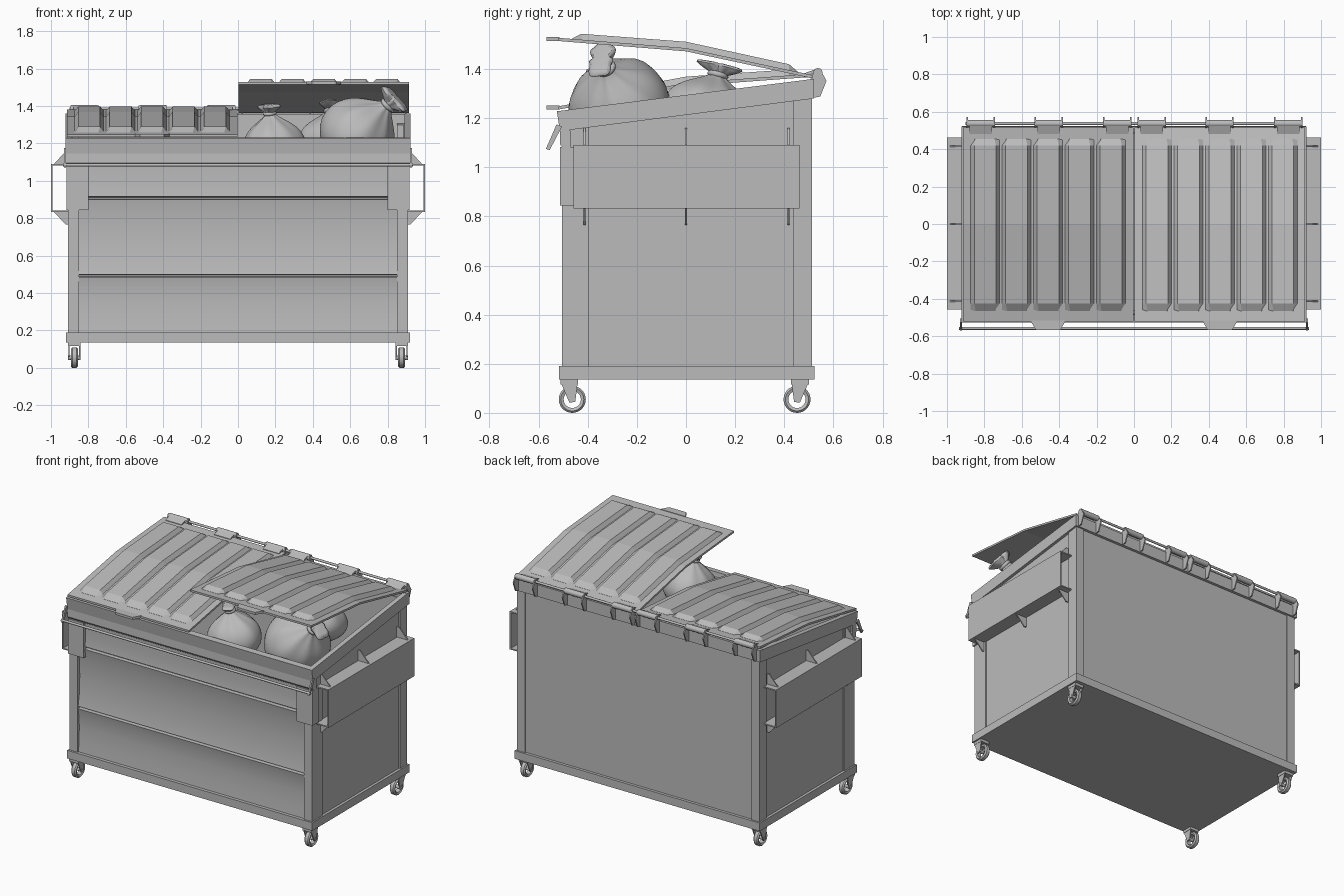
import bpy
import bmesh
import math
from mathutils import Vector

cube = bpy.data.objects.get("Cube")
if cube:
    bpy.data.objects.remove(cube, do_unlink=True)

grey = bpy.data.materials.new("plain_grey")
grey.use_nodes = True
grey.diffuse_color = (0.5, 0.5, 0.5, 1)
grey.node_tree.nodes["Principled BSDF"].inputs["Base Color"].default_value = (0.5, 0.5, 0.5, 1)


def loft(name, rings, smooth=False, closed=False):
    """Skin equal-sized rings of points; caps the ends unless closed."""
    bm = bmesh.new()
    loops = [[bm.verts.new(p) for p in ring] for ring in rings]
    pairs = list(zip(loops, loops[1:]))
    if closed:
        pairs.append((loops[-1], loops[0]))
    else:
        bm.faces.new(loops[0])
        bm.faces.new(loops[-1])
    n = len(loops[0])
    for a, b in pairs:
        for i in range(n):
            j = (i + 1) % n
            bm.faces.new((a[i], a[j], b[j], b[i]))
    bmesh.ops.recalc_face_normals(bm, faces=bm.faces)
    mesh = bpy.data.meshes.new(name)
    bm.to_mesh(mesh)
    bm.free()
    mesh.materials.append(grey)
    obj = bpy.data.objects.new(name, mesh)
    bpy.context.collection.objects.link(obj)
    if smooth:
        bpy.ops.object.select_all(action="DESELECT")
        obj.select_set(True)
        bpy.context.view_layer.objects.active = obj
        bpy.ops.object.shade_smooth_by_angle(angle=math.radians(40))
    return obj


def prism(name, profile, x0, x1, smooth=False):
    """Extrude a (y, z) profile along x."""
    return loft(name, [[(x, y, z) for y, z in profile] for x in (x0, x1)], smooth)


def plate(name, profile, y0, y1):
    """Extrude an (x, z) profile along y."""
    return loft(name, [[(x, y, z) for x, z in profile] for y in (y0, y1)])


def box(name, x0, x1, y0, y1, z0, z1):
    return prism(name, [(y0, z0), (y1, z0), (y1, z1), (y0, z1)], x0, x1)


def rod(name, x0, x1, y, z, r, sides=12):
    angles = [2 * math.pi * i / sides for i in range(sides)]
    return prism(name, [(y + r * math.cos(a), z + r * math.sin(a)) for a in angles], x0, x1, True)


def rim_z(y):
    """Height of the underside of the sloping rim."""
    return 1.147 + (y + 0.51) * 0.129


def wall(name, y0, y1, x0, x1):
    """Upright side plate that ends behind the sloping rim."""
    prism(name, [(y0, 0.18), (y1, 0.18), (y1, rim_z(y1) + 0.03), (y0, rim_z(y0) + 0.03)], x0, x1)


# Floor tray and back wall
box("base_tray", -0.92, 0.92, -0.518, 0.524, 0.135, 0.19)
box("back_panel", -0.9, 0.9, 0.485, 0.505, 0.18, 1.32)

# Front panel, pressed into hollow bands with overhanging lips
front = [(-0.46, 0.18), (-0.497, 0.18), (-0.49, 0.26), (-0.487, 0.36), (-0.492, 0.44), (-0.502, 0.485),
         (-0.475, 0.487), (-0.475, 0.497), (-0.5, 0.5), (-0.488, 0.57), (-0.482, 0.7), (-0.486, 0.83),
         (-0.5, 0.9), (-0.475, 0.902), (-0.475, 0.912), (-0.498, 0.917), (-0.49, 0.99),
         (-0.498, 1.1), (-0.498, 1.2), (-0.46, 1.2)]
prism("front_panel", front, -0.86, 0.86, True)

# Front rim, lower lip and back rim
prism("front_rim", [(-0.513, 1.147), (-0.526, 1.228), (-0.485, 1.232), (-0.475, 1.15)], -0.92, 0.92)
prism("front_lip", [(-0.503, 1.08), (-0.514, 1.095), (-0.512, 1.15), (-0.47, 1.15), (-0.47, 1.08)], -0.92, 0.92)
prism("back_rim", [(0.49, 1.277), (0.522, 1.28), (0.522, 1.36), (0.49, 1.357)], -0.92, 0.92)

for side, tag in ((1, "left"), (-1, "right")):
    # Side panel, corner posts and sloping rim
    wall(tag + "_side_panel", -0.41, 0.45, side * 0.885, side * 0.902)
    wall(tag + "_front_post", -0.505, -0.395, side * 0.85, side * 0.91)
    wall(tag + "_back_post", 0.435, 0.512, side * 0.85, side * 0.91)
    prism(tag + "_side_rim", [(-0.513, 1.147), (0.522, 1.28), (0.522, 1.36), (-0.526, 1.228)],
          side * 0.89, side * 0.922)
    box(tag + "_front_sleeve", side * 0.8, side * 0.918, -0.513, -0.45, 0.845, 1.082)

    # Hollow lifting pocket with stiffening gussets
    inner, outer = side * 0.905, side * 1.0
    box(tag + "_pocket_face", side * 0.992, outer, -0.457, 0.462, 0.832, 1.09)
    box(tag + "_pocket_top", inner, outer, -0.457, 0.462, 1.082, 1.09)
    box(tag + "_pocket_bottom", inner, outer, -0.457, 0.462, 0.832, 0.84)
    for y in (-0.413, 0.0, 0.417):
        plate(tag + "_upper_gusset", [(side * 0.9, 1.16), (side * 0.92, 1.16), (side * 0.985, 1.088),
                                      (side * 0.9, 1.088)], y - 0.004, y + 0.004)
        plate(tag + "_lower_gusset", [(side * 0.9, 0.765), (side * 0.92, 0.765), (side * 0.985, 0.834),
                                      (side * 0.9, 0.834)], y - 0.004, y + 0.004)

    # Arm that carries the front locking bar
    prism(tag + "_bar_arm", [(-0.57, 1.075), (-0.555, 1.07), (-0.505, 1.165), (-0.527, 1.175)],
          side * 0.92, side * 0.93)
rod("front_locking_bar", -0.935, 0.935, -0.558, 1.085, 0.008)


# Swivel casters
def caster(x, y):
    back = 1 if y > 0 else -1
    zc = 0.055
    section = [(0.035, -0.014), (0.047, -0.019), (0.055, -0.011), (0.055, 0.011), (0.047, 0.019), (0.035, 0.014)]
    rings = []
    for i in range(28):
        a = 2 * math.pi * i / 28
        rings.append([(x + w, y + r * math.cos(a), zc + r * math.sin(a)) for r, w in section])
    loft("caster_tyre", rings, True, True)
    rod("caster_axle", x - 0.034, x + 0.034, y, zc, 0.012)
    for s in (-1, 1):
        prism("caster_fork", [(y + back * d, z) for d, z in
                              ((-0.012, 0.045), (0.012, 0.042), (0.046, 0.122), (-0.022, 0.122))],
              x + s * 0.026, x + s * 0.032)
    box("caster_plate", x - 0.034, x + 0.034, y + back * 0.012 - 0.036, y + back * 0.012 + 0.036, 0.116, 0.137)


for x in (-0.875, 0.875):
    for y in (-0.463, 0.452):
        caster(x, y)


# Lids: a bent sheet with five tapering ribs and a front grip
def lid(tag, x0, x1, path):
    def height(y):
        (ya, za), (yb, zb), (yc, zc) = path
        if y < yb:
            return za + (zb - za) * (y - ya) / (yb - ya)
        return zb + (zc - zb) * (y - yb) / (yc - yb)

    thick = 0.013
    prism(tag + "_lid", path + [(y, z + thick) for y, z in reversed(path)], x0, x1)
    pitch = (x1 - x0 - 0.07) / 5
    for i in range(5):
        c = x0 + 0.035 + pitch * (i + 0.5)
        rings = []
        for y, rise, wide in ((-0.465, 0.001, 0.05), (-0.425, 0.024, 0.058), (0, 0.026, 0.058),
                              (0.42, 0.024, 0.058), (0.455, 0.001, 0.05)):
            z = height(y) + thick
            rings.append([(c - pitch / 2 + 0.004, y, z - 0.004), (c - wide, y, z + rise),
                          (c + wide, y, z + rise), (c + pitch / 2 - 0.004, y, z - 0.004)])
        loft(tag + "_lid_rib", rings)
    c = (x0 + x1) / 2
    z = path[0][1]
    grip = [(c - 0.095, -0.515), (c - 0.065, -0.568), (c + 0.065, -0.568), (c + 0.095, -0.515)]
    loft(tag + "_lid_grip", [[(x, y, h) for x, y in grip] for h in (z, z + 0.016)])


lid("right", -0.915, -0.004, [(-0.52, 1.235), (0, 1.33), (0.515, 1.368)])
lid("left", 0.004, 0.915, [(-0.52, 1.514), (0, 1.472), (0.515, 1.362)])

# Hinges along the back
rod("hinge_rod", -0.9, 0.9, 0.537, 1.385, 0.008)
ear = [(0.505, 1.355), (0.527, 1.402), (0.545, 1.402), (0.572, 1.352), (0.547, 1.288), (0.515, 1.282)]
for c in (-0.82, -0.455, -0.09, 0.095, 0.457, 0.825):
    rod("hinge_knuckle", c - 0.07, c + 0.07, 0.537, 1.385, 0.019)
    prism("hinge_strap", [(0.48, 1.366), (0.535, 1.388), (0.535, 1.402), (0.48, 1.382)], c - 0.06, c + 0.06)
    for s in (-1, 1):
        prism("hinge_ear", ear, c + s * 0.068, c + s * 0.076)


# Tied rubbish bags: body, pinched neck and ruffled tip
def bag(tag, centre, neck, radius, phase):
    centre, neck = Vector(centre), Vector(neck)
    axis = neck - centre
    turn = Vector((0, 0, 1)).rotation_difference(axis)
    outline = [(-0.8, 0.3), (-0.65, 0.7), (-0.35, 0.95), (0, 1), (0.35, 0.88), (0.6, 0.65), (0.8, 0.36),
               (0.95, 0.16), (1.02, 0.13), (1.1, 0.22), (1.22, 0.36), (1.3, 0.3)]
    rings = []
    for t, r in outline:
        ring = []
        for i in range(32):
            a = 2 * math.pi * i / 32
            if t > 1.02:
                fold = 0.4 * math.cos(2 * a + phase) + 0.12 * math.sin(7 * a)
            else:
                fold = 0.03 * math.sin(3 * a + phase) + 0.09 * max(t, 0) * math.sin(8 * a + phase + 2 * t)
            d = radius * r * (1 + fold)
            ring.append(centre + axis * t + turn @ Vector((d * math.cos(a), d * math.sin(a), 0)))
        rings.append(ring)
    obj = loft(tag + "_bag", rings, True)
    obj.modifiers.new("soften", "SUBSURF").levels = 1
    bpy.ops.mesh.primitive_torus_add(major_radius=radius * 0.15, minor_radius=radius * 0.06,
                                     major_segments=20, minor_segments=8, location=neck,
                                     rotation=turn.to_euler())
    tie = bpy.context.object
    tie.name = tag + "_bag_tie"
    tie.data.materials.append(grey)
    bpy.ops.object.shade_smooth()


bag("large", (0.64, -0.27, 1.25), (0.8, -0.33, 1.405), 0.215, 0.5)
bag("small", (0.19, -0.31, 1.19), (0.17, -0.33, 1.36), 0.175, 2.0)
bag("rear", (0.52, 0.09, 1.22), (0.5, 0.13, 1.375), 0.21, 3.6)
